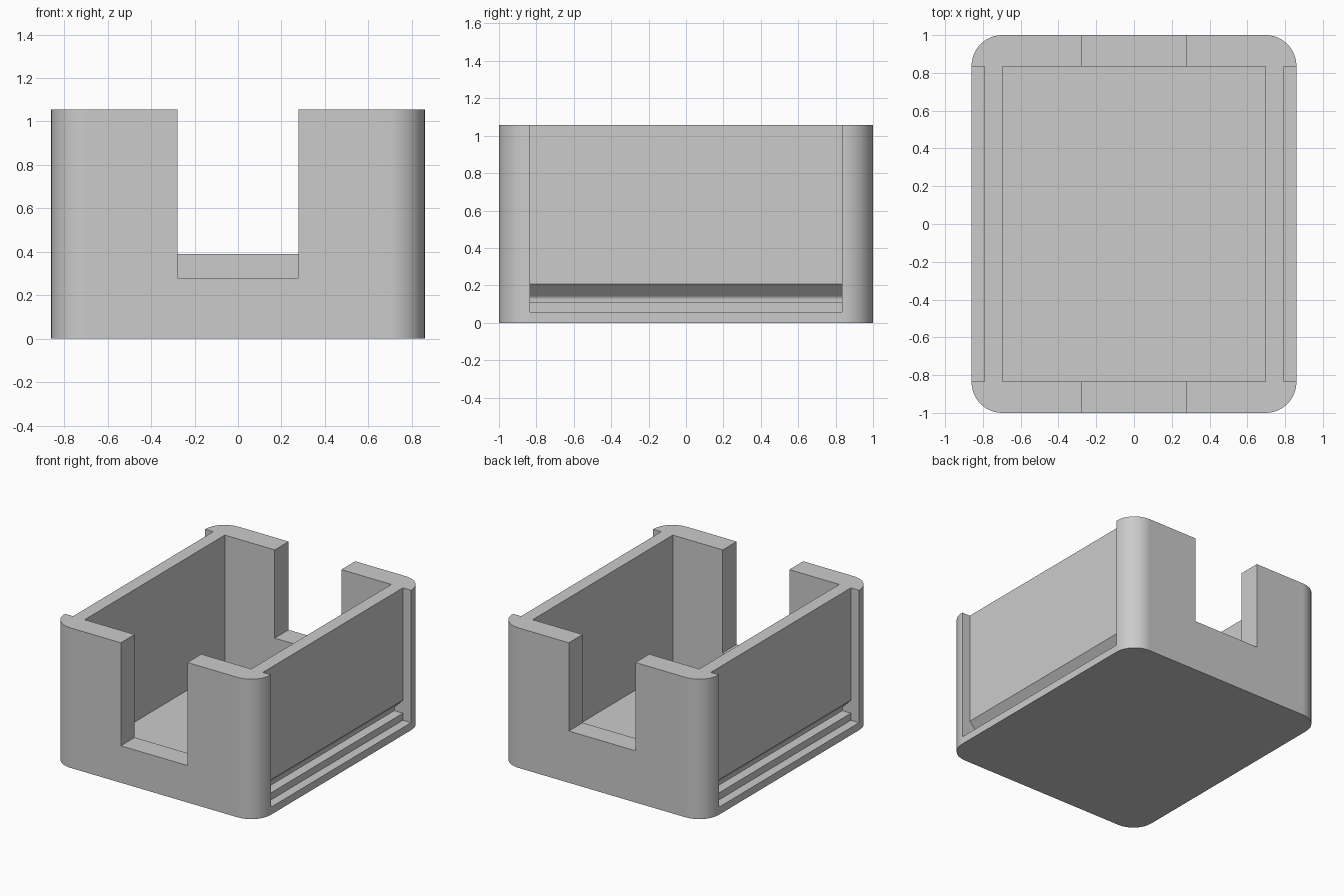
import bpy
import bmesh
import math

cube = bpy.data.objects.get("Cube")
if cube:
    bpy.data.objects.remove(cube, do_unlink=True)

grey = bpy.data.materials.new("plain grey")
grey.use_nodes = True
COLOUR = (0.6, 0.6, 0.6, 1)
grey.diffuse_color = COLOUR
grey.node_tree.nodes["Principled BSDF"].inputs["Base Color"].default_value = COLOUR


def prism(name, profile, place, start, end):
    """Extrude a 2D profile; place(a, b, t) maps profile and depth to x, y, z."""
    bm = bmesh.new()
    near = [bm.verts.new(place(a, b, start)) for a, b in profile]
    far = [bm.verts.new(place(a, b, end)) for a, b in profile]
    bm.faces.new(near)
    bm.faces.new(far[::-1])
    n = len(profile)
    for i in range(n):
        j = (i + 1) % n
        bm.faces.new((near[i], far[i], far[j], near[j]))
    bmesh.ops.recalc_face_normals(bm, faces=bm.faces)
    mesh = bpy.data.meshes.new(name)
    bm.to_mesh(mesh)
    bm.free()
    mesh.materials.append(grey)
    obj = bpy.data.objects.new(name, mesh)
    bpy.context.collection.objects.link(obj)
    return obj


def along_y(a, b, t):
    return (a, t, b)


def along_x(a, b, t):
    return (t, a, b)


def along_z(a, b, t):
    return (a, b, t)


HALF_X, HALF_Y, HEIGHT, RADIUS = 0.86, 1.0, 1.056, 0.163
INNER_Y, FLOOR, TOP = 0.835, 0.056, 1.3

# Outer body with rounded upright corners
outline = []
corners = [(1, 1), (-1, 1), (-1, -1), (1, -1)]
STEPS = 12
for k, (sx, sy) in enumerate(corners):
    for i in range(STEPS + 1):
        angle = math.pi / 2 * (k + i / STEPS)
        outline.append((sx * (HALF_X - RADIUS) + RADIUS * math.cos(angle),
                        sy * (HALF_Y - RADIUS) + RADIUS * math.sin(angle)))
body = prism("open_box", outline, along_z, 0, HEIGHT)

# Deep inner cavity down to a thin floor
cavity = [(-0.695, FLOOR), (0.695, FLOOR), (0.695, TOP), (-0.695, TOP)]
cutters = [prism("cavity_cutter", cavity, along_y, -INNER_Y, INNER_Y)]

# Openings in the end walls, the front one deeper than the back one
for label, sill, y0, y1 in (("front", 0.279, -1.2, -0.7), ("back", 0.39, 0.7, 1.2)):
    opening = [(-0.278, sill), (0.278, sill), (0.278, TOP), (-0.278, TOP)]
    cutters.append(prism(label + "_opening_cutter", opening, along_y, y0, y1))

# Recessed side panels with a hooked groove and stepped lip below
recess = [(0.95, TOP), (0.792, TOP), (0.792, 0.208), (0.729, 0.144),
          (0.723, 0.137), (0.72, 0.128), (0.72, 0.11), (0.792, 0.11),
          (0.792, 0.057), (0.95, 0.057)]
for side, label in ((1, "left"), (-1, "right")):
    mirrored = [(side * x, z) for x, z in recess]
    cutters.append(prism(label + "_recess_cutter", mirrored, along_y,
                         -INNER_Y, INNER_Y))

# Apply the cuts and remove the cutters
for cutter in cutters:
    bpy.ops.object.select_all(action="DESELECT")
    body.select_set(True)
    bpy.context.view_layer.objects.active = body
    cut = body.modifiers.new("cut", "BOOLEAN")
    cut.operation = "DIFFERENCE"
    cut.solver = "EXACT"
    cut.object = cutter
    bpy.ops.object.modifier_apply(modifier=cut.name)
    bpy.data.objects.remove(cutter, do_unlink=True)

# Smooth rounded corners, keep the flat faces crisp
bpy.ops.object.shade_smooth_by_angle(angle=math.radians(30))
weighted = body.modifiers.new("weighted_normals", "WEIGHTED_NORMAL")
weighted.keep_sharp = True
